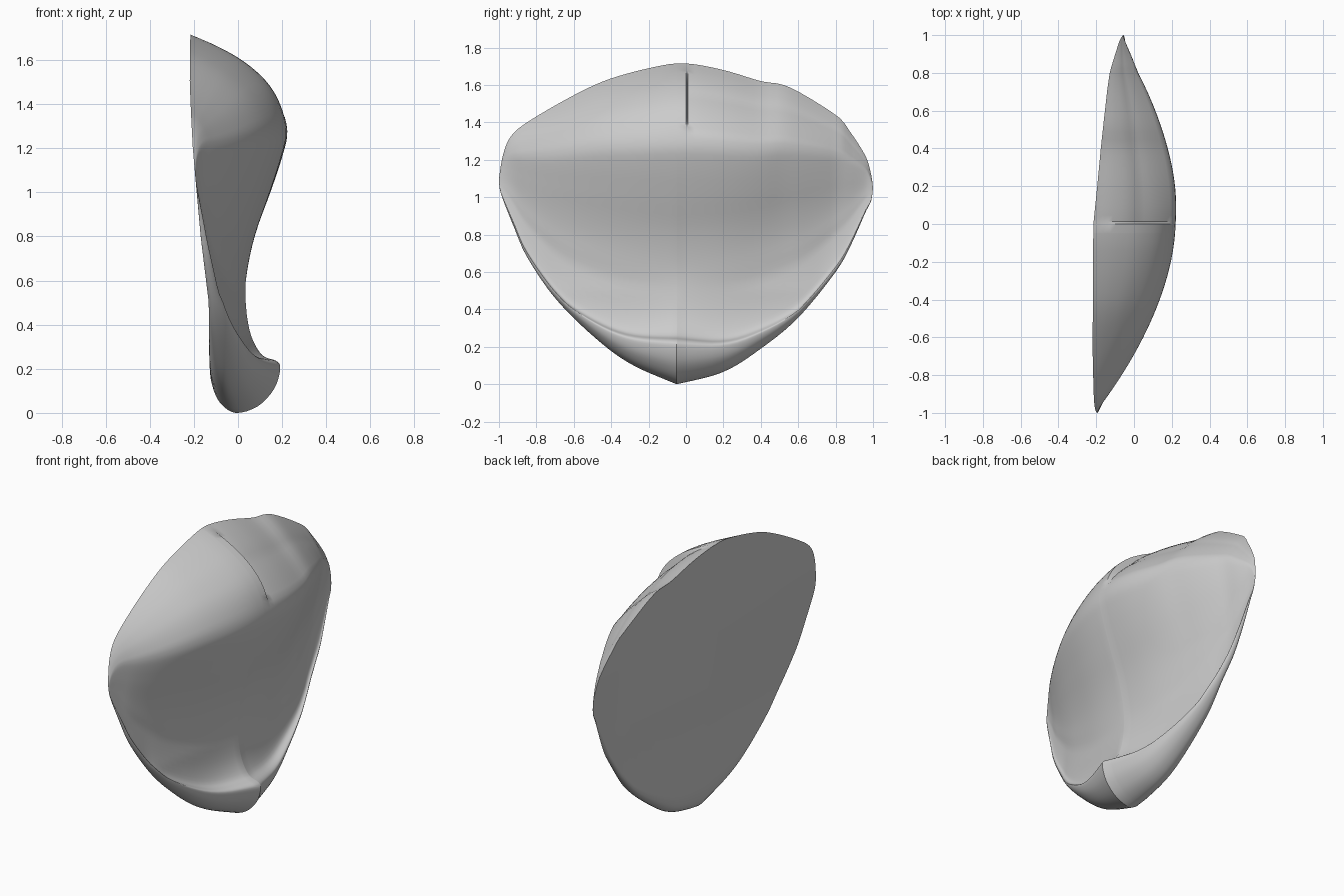
import bpy, bmesh, math

if "Cube" in bpy.data.objects:
    bpy.data.objects.remove(bpy.data.objects["Cube"])

H = 1.715

# Centre profile (x, z): from the top edge down the sculpted face, round the lip, up the back
PROFILE = [(-.215, 1.715), (-.09, 1.66), (.03, 1.59), (.13, 1.5), (.19, 1.4), (.22, 1.28),
           (.2, 1.17), (.145, 1.0), (.075, .8), (.038, .62), (.037, .48), (.06, .35),
           (.11, .262), (.175, .235), (.192, .2), (.165, .11), (.09, .03), (-.01, 0),
           (-.08, .045), (-.115, .12), (-.128, .22), (-.125, .5), (-.16, .8),
           (-.195, 1.2), (-.212, 1.5), (-.215, 1.715)]

# Outline seen from the right, as (y, z)
UPPER = [(-1, 1.1), (-.98, 1.22), (-.94, 1.32), (-.85, 1.4), (-.6, 1.545), (-.4, 1.635),
         (-.15, 1.7), (0, 1.715), (.2, 1.68), (.4, 1.62), (.55, 1.59), (.8, 1.44),
         (.87, 1.36), (.96, 1.22), (.99, 1.12), (1, 1.05)]
LOWER = [(-1, 1.1), (-.99, 1.02), (-.92, .84), (-.85, .68), (-.7, .46), (-.5, .26),
         (-.3, .11), (-.05, 0), (.2, .065), (.4, .19), (.6, .355), (.8, .6),
         (.88, .74), (.96, .92), (.99, .98), (1, 1.05)]
BACK = [(0, -.125), (.5, -.125), (.8, -.16), (1.2, -.195), (1.5, -.212), (1.715, -.215)]
TILT = [(-1, -.01), (0, 0), (.2, .02), (.4, .038), (.8, .08), (1, .125)]


def lerp(table, t):
    for (a, p), (b, q) in zip(table, table[1:]):
        if t <= b:
            return p + (q - p) * max(0, t - a) / (b - a)
    return table[-1][1]


def spline(pts, steps):
    out = []
    for i in range(len(pts) - 1):
        p = [pts[min(max(j, 0), len(pts) - 1)] for j in range(i - 1, i + 3)]
        for s in range(steps):
            t = s / steps
            out.append(tuple(.5 * (2 * p[1][k] + (p[2][k] - p[0][k]) * t
                       + (2 * p[0][k] - 5 * p[1][k] + 4 * p[2][k] - p[3][k]) * t * t
                       + (3 * p[1][k] - p[0][k] - 3 * p[2][k] + p[3][k]) * t ** 3)
                       for k in (0, 1)))
    return out


ring = spline(PROFILE, 4)
top = spline(UPPER, 4) + UPPER[-1:]
bottom = spline(LOWER[:8], 4) + spline(LOWER[7:], 4) + LOWER[-1:]


def place(x, z, y):
    """Carry a centre profile point out to the column at y."""
    v = min(max(z / H, 0), 1)
    c = lerp([(0, -.05), (.25, -.05), (.6, 0), (1, 0)], v)
    u = min(1, abs(y - c) / (1 + c if y < c else 1 - c))
    # the lip becomes lower and shallower away from the centre
    w = lerp([(0, 0), (.14, .14 * max(.25, 1 - 1.2 * u)), (.5, .5), (1, 1)], v)
    low, high = lerp(bottom, y), lerp(top, y)
    zz = low + (high - low) * w
    bulge = 1 - u ** lerp([(.3, 1.3), (.5, 1.8), (.78, 1.8), (1, 1.3)], v)
    lip = max(1 - 1.15 * u, .22 * (1 - u ** 4))
    m = lerp([(0, 0), (.16, 0), (.35, 1), (1, 1)], v)
    g = lip + (bulge - lip) * m
    # the upper face steps back on one side of the centre seam
    if y > .01:
        g *= lerp([(0, 1), (.78, 1), (.9, .8), (1, .8)], v)
    depth = x - lerp(BACK, z)
    return (lerp(BACK, zz) + lerp(TILT, y) + depth * g, y, zz)


# Pinched shell body, lofted from edge to edge
columns = sorted([math.sin(math.pi / 2 * i / 34) for i in range(-34, 35)] + [-.05, .012])
bm = bmesh.new()
grid = [[bm.verts.new(place(x, z, y)) for x, z in ring] for y in columns]
n = len(ring)
for a, b in zip(grid, grid[1:]):
    for j in range(n):
        k = (j + 1) % n
        bm.faces.new((a[j], a[k], b[k], b[j]))
bmesh.ops.remove_doubles(bm, verts=bm.verts, dist=.0005)
bmesh.ops.recalc_face_normals(bm, faces=bm.faces)
mesh = bpy.data.meshes.new("shell_body")
bm.to_mesh(mesh)
bm.free()
body = bpy.data.objects.new("shell_body", mesh)
bpy.context.collection.objects.link(body)
bpy.context.view_layer.objects.active = body
body.select_set(True)
bpy.ops.object.shade_smooth_by_angle(angle=math.radians(35))
